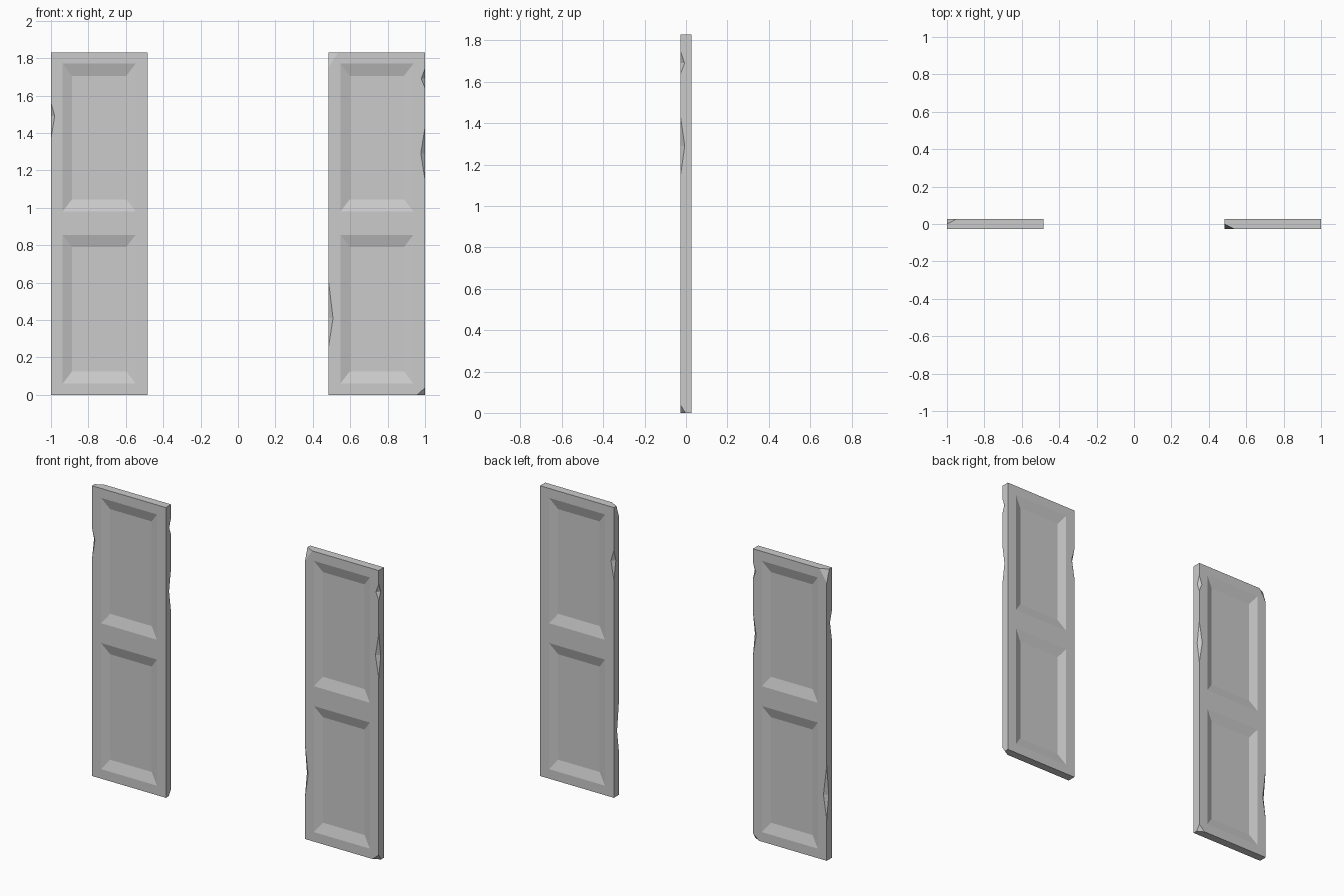
import bpy, bmesh
from mathutils import Vector as V

if "Cube" in bpy.data.objects:
    bpy.data.objects.remove(bpy.data.objects["Cube"])

W, T, H = 0.2575, 0.026, 1.83     # half width, half thickness, height
CX = 0.7425                       # door centre
DEPTH = 0.02                      # panel recess depth


def hull(name, pts, flip):
    """Convex solid around a few points; flip mirrors front to back."""
    bm = bmesh.new()
    for p in pts:
        bm.verts.new((p[0], p[1] * flip, p[2]))
    res = bmesh.ops.convex_hull(bm, input=bm.verts)
    bmesh.ops.recalc_face_normals(bm, faces=bm.faces)
    me = bpy.data.meshes.new(name)
    bm.to_mesh(me)
    bm.free()
    ob = bpy.data.objects.new(name, me)
    bpy.context.collection.objects.link(ob)
    return ob


def recess(z0, z1, side):
    """Tapered panel recess on the front (-1) or back (1), extended past the face."""
    pts = []
    for k in (-1.0, 1.0):
        hx = 0.17 - 0.025 * k
        a, b = z0 + 0.0325 + 0.0325 * k, z1 - 0.0325 - 0.0325 * k
        y = side * (T - DEPTH / 2 - k * DEPTH / 2)
        pts += [V((x, y, z)) for x in (-hx, hx) for z in (a, b)]
    outer, inner = pts[:4], pts[4:]
    return [o + (o - i) * 0.3 for o, i in zip(outer, inner)] + inner


def edge_chip(sx, sy, top, mid, low, dx, dy):
    """V-shaped nick on a vertical door edge."""
    a, b = V((sx * W, sy * T, top)), V((sx * W, sy * T, low))
    p, q = V((sx * (W - dx), sy * T, mid)), V((sx * W, sy * (T - dy), mid))
    m = (p + q) / 2
    return [p + (p - q), q + (q - p), a + (a - m) * 0.5, b + (b - m) * 0.5]


def corner_chip(sx, sy, top, dx, dy, dz):
    """Flat cut across a door corner."""
    c = V((sx * W, sy * T, H if top else 0))
    pts = [c - V((sx * dx, 0, 0)), c - V((0, sy * dy, 0)),
           c - V((0, 0, dz if top else -dz))]
    mid = sum(pts, V()) / 3
    return [mid + (p - mid) * 3 for p in pts] + [c + (c - mid) * 3]


def door(name, x, flip):
    body = hull(name, [(a, b, c) for a in (-W, W) for b in (-T, T) for c in (0, H)], flip)
    cuts = [recess(z0, z1, s) for z0, z1 in ((0.06, 0.855), (0.98, 1.77)) for s in (-1, 1)]
    cuts += [edge_chip(1, -1, 1.43, 1.29, 1.15, 0.023, 0.02),
             edge_chip(1, -1, 1.745, 1.69, 1.64, 0.02, 0.019),
             edge_chip(-1, -1, 0.60, 0.41, 0.26, 0.023, 0.02),
             edge_chip(-1, 1, 1.56, 1.49, 1.37, 0.02, 0.02),
             corner_chip(1, -1, False, 0.042, 0.024, 0.037),
             corner_chip(-1, -1, True, 0.05, 0.026, 0.08)]
    cutters = []
    for pts in cuts:
        c = hull("cutter", pts, flip)
        c.hide_render = True
        mod = body.modifiers.new("cut", 'BOOLEAN')
        mod.operation, mod.solver, mod.object = 'DIFFERENCE', 'EXACT', c
        cutters.append(c)
    # bake the cuts and drop the cutters
    dg = bpy.context.evaluated_depsgraph_get()
    me = bpy.data.meshes.new_from_object(body.evaluated_get(dg))
    body.modifiers.clear()
    body.data = me
    for c in cutters:
        bpy.data.objects.remove(c)
    body.location.x = x


# the left shutter is the right one turned front to back
door("right_shutter", CX, 1)
door("left_shutter", -CX, -1)
